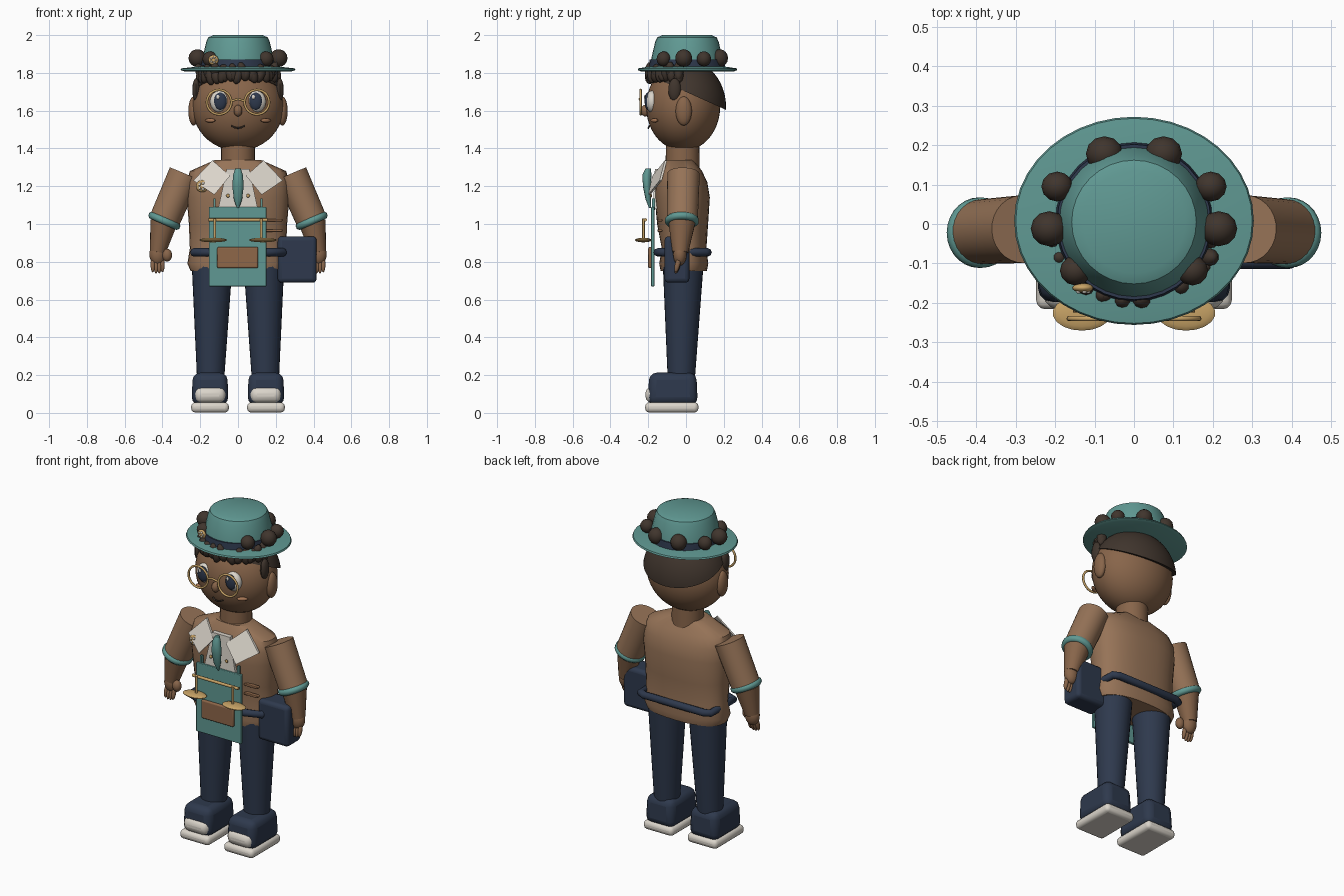
import bpy, bmesh, math, random
from mathutils import Vector, Matrix, Euler

random.seed(4)
cube = bpy.data.objects.get("Cube")
if cube:
    bpy.data.objects.remove(cube, do_unlink=True)


def material(name, *rgb):
    col = [(c / 255 / 12.92 if c < 11 else ((c / 255 + 0.055) / 1.055) ** 2.4) for c in rgb] + [1]
    m = bpy.data.materials.new(name)
    m.use_nodes = True
    m.diffuse_color = col
    m.node_tree.nodes["Principled BSDF"].inputs["Base Color"].default_value = col
    return m


SKIN = material("skin brown", 136, 101, 74)
JACKET = material("jacket tan", 150, 115, 87)
TEAL = material("teal", 96, 153, 147)
NAVY = material("navy", 46, 57, 77)
HAIR = material("dark hair", 64, 53, 45)
GOLD = material("gold", 200, 163, 102)
WHITE = material("off white", 218, 212, 202)
BLUSH = material("warm brown", 164, 117, 84)
LEATHER = material("leather", 142, 103, 73)


def finish(name, bm, mat, bevel=0, smooth=True):
    bmesh.ops.recalc_face_normals(bm, faces=bm.faces)
    me = bpy.data.meshes.new(name)
    bm.to_mesh(me)
    bm.free()
    me.materials.append(mat)
    ob = bpy.data.objects.new(name, me)
    bpy.context.collection.objects.link(ob)
    bpy.context.view_layer.objects.active = ob
    for o in bpy.context.selected_objects:
        o.select_set(False)
    ob.select_set(True)
    if bevel:
        b = ob.modifiers.new("Round", "BEVEL")
        b.width, b.segments = bevel, 3
    if smooth:
        bpy.ops.object.shade_smooth_by_angle(angle=math.radians(40))
    return ob


def ball(name, loc, rad, mat, seg=20, rot=(0, 0, 0)):
    bm = bmesh.new()
    m = Matrix.LocRotScale(Vector(loc), Euler(rot), Vector(rad))
    bmesh.ops.create_uvsphere(bm, u_segments=seg, v_segments=seg // 2 + 2, radius=1, matrix=m)
    return finish(name, bm, mat)


def tube(name, a, b, r1, r2, mat, seg=20):
    a, b = Vector(a), Vector(b)
    m = Matrix.Translation((a + b) / 2) @ (b - a).to_track_quat("Z", "Y").to_matrix().to_4x4()
    bm = bmesh.new()
    bmesh.ops.create_cone(bm, cap_ends=True, segments=seg, radius1=r1, radius2=r2,
                          depth=(b - a).length, matrix=m)
    return finish(name, bm, mat)


def box(name, loc, size, mat, bevel=0, taper=1):
    bm = bmesh.new()
    bmesh.ops.create_cube(bm, size=1)
    for v in bm.verts:
        k = taper if v.co.z > 0 else 1
        v.co = Vector(loc) + Vector((v.co.x * size[0] * k, v.co.y * size[1] * k, v.co.z * size[2]))
    return finish(name, bm, mat, bevel)


def loft(name, rings, mat, n=32, power=2):
    """Stack of rounded sections: z, half width, half depth, centre y."""
    bm = bmesh.new()
    rows = []
    for z, rx, ry, cy in rings:
        row = []
        for i in range(n):
            c, s = math.cos(i * math.tau / n), math.sin(i * math.tau / n)
            row.append(bm.verts.new((rx * math.copysign(abs(c) ** (2 / power), c),
                                     cy + ry * math.copysign(abs(s) ** (2 / power), s), z)))
        rows.append(row)
    for lo, hi in zip(rows, rows[1:]):
        for i in range(n):
            bm.faces.new((lo[i], lo[i - 1], hi[i - 1], hi[i]))
    bm.faces.new(rows[0])
    bm.faces.new(rows[-1])
    return finish(name, bm, mat)


def plate(name, pts, mat, depth=0.012):
    bm = bmesh.new()
    bm.faces.new([bm.verts.new(p) for p in pts])
    ext = bmesh.ops.extrude_face_region(bm, geom=bm.faces[:])
    for v in ext["geom"]:
        if isinstance(v, bmesh.types.BMVert):
            v.co.y += depth
    return finish(name, bm, mat, smooth=False)


def path(name, pts, r, mat, closed=False):
    cu = bpy.data.curves.new(name, "CURVE")
    cu.dimensions, cu.bevel_depth, cu.bevel_resolution, cu.use_fill_caps = "3D", r, 2, True
    sp = cu.splines.new("POLY")
    sp.points.add(len(pts) - 1)
    for p, q in zip(sp.points, pts):
        p.co = (*q, 1)
    sp.use_cyclic_u = closed
    cu.materials.append(mat)
    ob = bpy.data.objects.new(name, cu)
    bpy.context.collection.objects.link(ob)


def hoop(name, loc, R, r, mat, rot):
    m = Matrix.LocRotScale(Vector(loc), Euler(rot), None)
    path(name, [m @ Vector((R * math.cos(i * math.tau / 28), R * math.sin(i * math.tau / 28), 0))
                for i in range(28)], r, mat, True)


# Jacket and neck
loft("jacket", [(0.75, 0.25, 0.122, -0.012), (0.79, 0.268, 0.13, -0.012), (0.87, 0.255, 0.118, -0.01),
                (1.0, 0.26, 0.135, -0.018), (1.14, 0.272, 0.146, -0.02), (1.22, 0.272, 0.138, -0.025),
                (1.28, 0.255, 0.115, -0.03), (1.34, 0.12, 0.075, -0.035)], JACKET, power=2.4)
tube("neck", (0, -0.018, 1.3), (0, -0.018, 1.46), 0.09, 0.088, SKIN, 28)

# Limbs, ears, eyes and other paired parts
for s, side in ((-1, "right"), (1, "left")):
    tube(side + "_trouser_leg", (s * 0.145, -0.025, 0.18), (s * 0.137, -0.015, 0.79), 0.072, 0.108, NAVY, 28)
    box(side + "_shoe", (s * 0.148, -0.07, 0.128), (0.195, 0.265, 0.17), NAVY, 0.04, 0.94)
    box(side + "_sole", (s * 0.148, -0.075, 0.029), (0.2, 0.282, 0.054), WHITE, 0.022)
    box(side + "_toe_cap", (s * 0.147, -0.17, 0.095), (0.165, 0.09, 0.085), WHITE, 0.035)
    tube(side + "_sleeve", (s * 0.282, -0.013, 1.265), (s * 0.393, -0.02, 1.01), 0.086, 0.082, JACKET, 28)
    hoop(side + "_cuff", (s * 0.39, -0.022, 1.017), 0.07, 0.021, TEAL, (0, -s * 0.41, 0))
    tube(side + "_forearm", (s * 0.393, -0.022, 1.01), (s * 0.425, -0.03, 0.85), 0.072, 0.042, SKIN)
    ball(side + "_palm", (s * 0.425, -0.032, 0.84), (0.044, 0.036, 0.06), SKIN)
    ball(side + "_thumb", (s * 0.375, -0.052, 0.835), (0.027, 0.024, 0.034), SKIN, 14)
    for i in range(4):
        ball(f"{side}_finger_{i}", (s * (0.4 + i * 0.017), -0.045, 0.785 - 0.006 * (i in (1, 2))),
             (0.012, 0.014, 0.042), SKIN, 12, (-0.25, 0, 0))
    ball(side + "_ear", (s * 0.235, -0.012, 1.598), (0.028, 0.043, 0.077), SKIN)
    ball(side + "_eye", (s * 0.096, -0.18, 1.648), (0.052, 0.034, 0.058), WHITE, 24)
    ball(side + "_iris", (s * 0.094, -0.203, 1.65), (0.034, 0.016, 0.046), NAVY, 20)
    ball(side + "_eye_glint", (s * 0.094 - 0.012, -0.217, 1.672), (0.009, 0.005, 0.012), WHITE, 10)
    hoop(side + "_spectacle_rim", (s * 0.1, -0.24, 1.645), 0.065, 0.0065, GOLD, (math.pi / 2, 0, 0))
    ball(side + "_cheek", (s * 0.147, -0.168, 1.548), (0.032, 0.012, 0.011), BLUSH, 14, (0, 0, s * 0.6))
    plate(side + "_collar", [(s * 0.135, -0.112, 1.337), (s * 0.042, -0.178, 1.255),
                             (s * 0.125, -0.2, 1.155), (s * 0.237, -0.14, 1.23)], WHITE)
    box(side + "_apron_strap", (s * 0.125, -0.172, 1.105), (0.012, 0.015, 0.06), TEAL)
    ball(side + "_shirt_button", (s * 0.053, -0.186, 1.15), (0.01, 0.006, 0.01), GOLD, 10)
    # Hanging scale pans
    tube(side + "_scale_rod", (s * 0.123, -0.225, 0.91), (s * 0.123, -0.225, 1.03), 0.007, 0.007, GOLD, 10)
    ball(side + "_scale_pan", (s * 0.132, -0.226, 0.915), (0.075, 0.045, 0.012), GOLD, 18)
path("scale_beam", [(-0.155, -0.215, 1.022), (0.155, -0.215, 1.022)], 0.009, GOLD)

# Head and face
ball("head", (0, -0.015, 1.622), (0.242, 0.196, 0.235), SKIN, 40)
ball("nose", (0, -0.215, 1.6), (0.023, 0.024, 0.031), SKIN, 14)
path("mouth", [(x * 0.035, -0.199 + 0.006 * x * x, 1.508 + 0.012 * x * x) for x in (-1, -0.5, 0, 0.5, 1)], 0.0045, HAIR)
path("spectacle_bridge", [(-0.036, -0.24, 1.65), (0, -0.245, 1.662), (0.036, -0.24, 1.65)], 0.006, GOLD)

# Hair cap cut on a slope, with a fringe of tufts
bm = bmesh.new()
bmesh.ops.create_uvsphere(bm, u_segments=40, v_segments=24, radius=1,
                          matrix=Matrix.LocRotScale(Vector((0, -0.002, 1.62)), None, Vector((0.25, 0.214, 0.25))))
cut = bmesh.ops.bisect_plane(bm, geom=bm.verts[:] + bm.edges[:] + bm.faces[:], plane_co=(0, 0.21, 1.605),
                             plane_no=(0, 0.45, 1), clear_inner=True)
bmesh.ops.holes_fill(bm, edges=[e for e in cut["geom_cut"] if isinstance(e, bmesh.types.BMEdge)])
finish("hair_cap", bm, HAIR)
for layer, count in enumerate((15, 12)):
    for i in range(count):
        a = math.radians(-172 + 164 * i / (count - 1))
        z = 1.785 + 0.02 * layer + random.uniform(-0.012, 0.012)
        ball(f"fringe_{layer}_{i}", (0.2 * math.cos(a), -0.015 + 0.178 * math.sin(a), z),
             (0.026, 0.026, random.uniform(0.035, 0.055)), HAIR, 10, (0, random.uniform(-0.4, 0.4), 0))
for s in (-1, 1):
    ball("sideburn", (s * 0.222, -0.06, 1.71), (0.02, 0.034, 0.062), HAIR, 12)

# Hat
loft("hat_brim", [(1.808, 0.285, 0.247, 0.008), (1.815, 0.304, 0.264, 0.008), (1.824, 0.3, 0.26, 0.008),
                  (1.836, 0.19, 0.185, 0.005)], TEAL, 40)
loft("hat_crown", [(1.82, 0.196, 0.196, 0.005), (1.88, 0.188, 0.188, 0.005), (1.965, 0.168, 0.168, 0.005),
                   (1.988, 0.158, 0.157, 0.005), (2.0, 0.13, 0.13, 0.005)], TEAL, 32)
loft("hat_band", [(1.832, 0.2, 0.202, 0.005), (1.872, 0.195, 0.197, 0.005)], NAVY, 32)
for i, (x, y) in enumerate(((0.215, -0.012), (0.195, 0.095), (0.075, 0.178), (0.148, -0.118))):
    for s in (-1, 1):
        r = 0.047 if i in (0, 2) else 0.04
        ball(f"hat_curl_{i}_{s}", (s * x, y, 1.85 + r * 0.6), (r, r * 0.95, r), HAIR, 12)
for name, loc, r in (("hat_badge", (-0.13, -0.162, 1.868), 0.027), ("chest_badge", (-0.19, -0.15, 1.2), 0.032)):
    ball(name, loc, (r, 0.012, r), GOLD, 16)
    for i in range(5):
        a = i * math.tau / 5
        ball(f"{name}_petal_{i}", (loc[0] + r * 0.5 * math.cos(a), loc[1] - 0.009, loc[2] + r * 0.5 * math.sin(a)),
             (r * 0.24, 0.006, r * 0.24), WHITE, 8)

# Shirt, tie and apron
plate("shirt_front", [(-0.105, -0.175, 1.08), (0.105, -0.175, 1.08), (0.06, -0.165, 1.29), (-0.06, -0.165, 1.29)], WHITE, 0.03)
loft("tie", [(1.085, 0.006, 0.006, -0.19), (1.13, 0.022, 0.014, -0.2), (1.2, 0.03, 0.021, -0.207),
             (1.26, 0.026, 0.024, -0.207), (1.295, 0.014, 0.014, -0.2)], TEAL, 12)
box("apron", (-0.002, -0.176, 0.88), (0.304, 0.018, 0.42), TEAL, 0.004)
box("apron_pocket", (-0.002, -0.19, 0.822), (0.216, 0.02, 0.112), LEATHER, 0.008)
for z in (0.965, 1.02):
    box("jacket_pocket_trim", (0.19, -0.138, z), (0.09, 0.025, 0.014), LEATHER, 0.004)

# Belt and hip pouch
path("belt", [(x, y, 0.85) for x, y in ((-0.235, -0.12), (-0.15, -0.15), (0.15, -0.15), (0.24, -0.12),
                                        (0.235, 0.1), (0.2, 0.115), (-0.2, 0.115), (-0.235, 0.1))], 0.022, NAVY, True)
box("hip_pouch", (0.313, -0.048, 0.812), (0.206, 0.132, 0.246), NAVY, 0.022)
